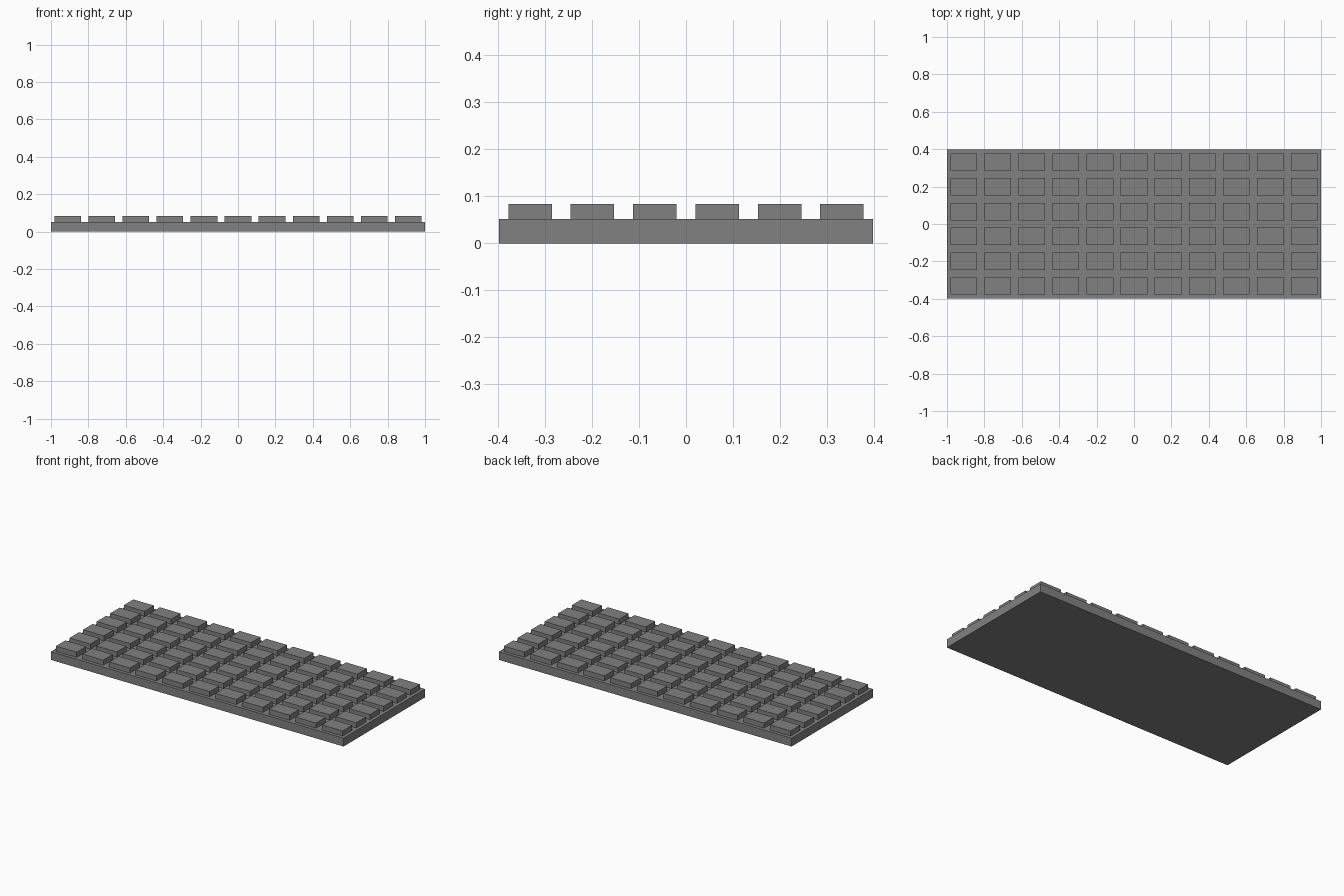
import bpy
import bmesh
from mathutils import Matrix

if "Cube" in bpy.data.objects:
    bpy.data.objects.remove(bpy.data.objects["Cube"])

LENGTH, WIDTH = 2.0, 0.795
BASE_TOP, BLOCK_TOP = 0.0515, 0.083
COLS, ROWS, GAP = 11, 6, 0.04

dark_grey = bpy.data.materials.new("dark_grey")
dark_grey.diffuse_color = (0.22, 0.22, 0.22, 1)
dark_grey.use_nodes = True
dark_grey.node_tree.nodes["Principled BSDF"].inputs["Base Color"].default_value = dark_grey.diffuse_color


def box_mesh(name, size):
    """Box standing on its local z = 0, centred in x and y."""
    bm = bmesh.new()
    sx, sy, sz = size
    bmesh.ops.create_cube(bm, size=1.0, matrix=Matrix.Translation((0, 0, sz / 2))
                          @ Matrix.Diagonal((sx, sy, sz, 1)))
    mesh = bpy.data.meshes.new(name)
    bm.to_mesh(mesh)
    bm.free()
    mesh.materials.append(dark_grey)
    return mesh


def add_part(name, mesh, location=(0, 0, 0)):
    obj = bpy.data.objects.new(name, mesh)
    obj.location = location
    bpy.context.collection.objects.link(obj)
    return obj


# Flat base plate
add_part("base_plate", box_mesh("base_plate", (LENGTH, WIDTH, BASE_TOP)))

# Grid of raised blocks, all sharing one mesh, one per equal cell
px, py = LENGTH / COLS, WIDTH / ROWS
block = box_mesh("raised_block", (px - GAP, py - GAP, BLOCK_TOP - BASE_TOP))
for r in range(ROWS):
    for c in range(COLS):
        x = (c - (COLS - 1) / 2) * px
        y = (r - (ROWS - 1) / 2) * py
        add_part(f"raised_block_row{r + 1}_col{c + 1}", block, (x, y, BASE_TOP))
